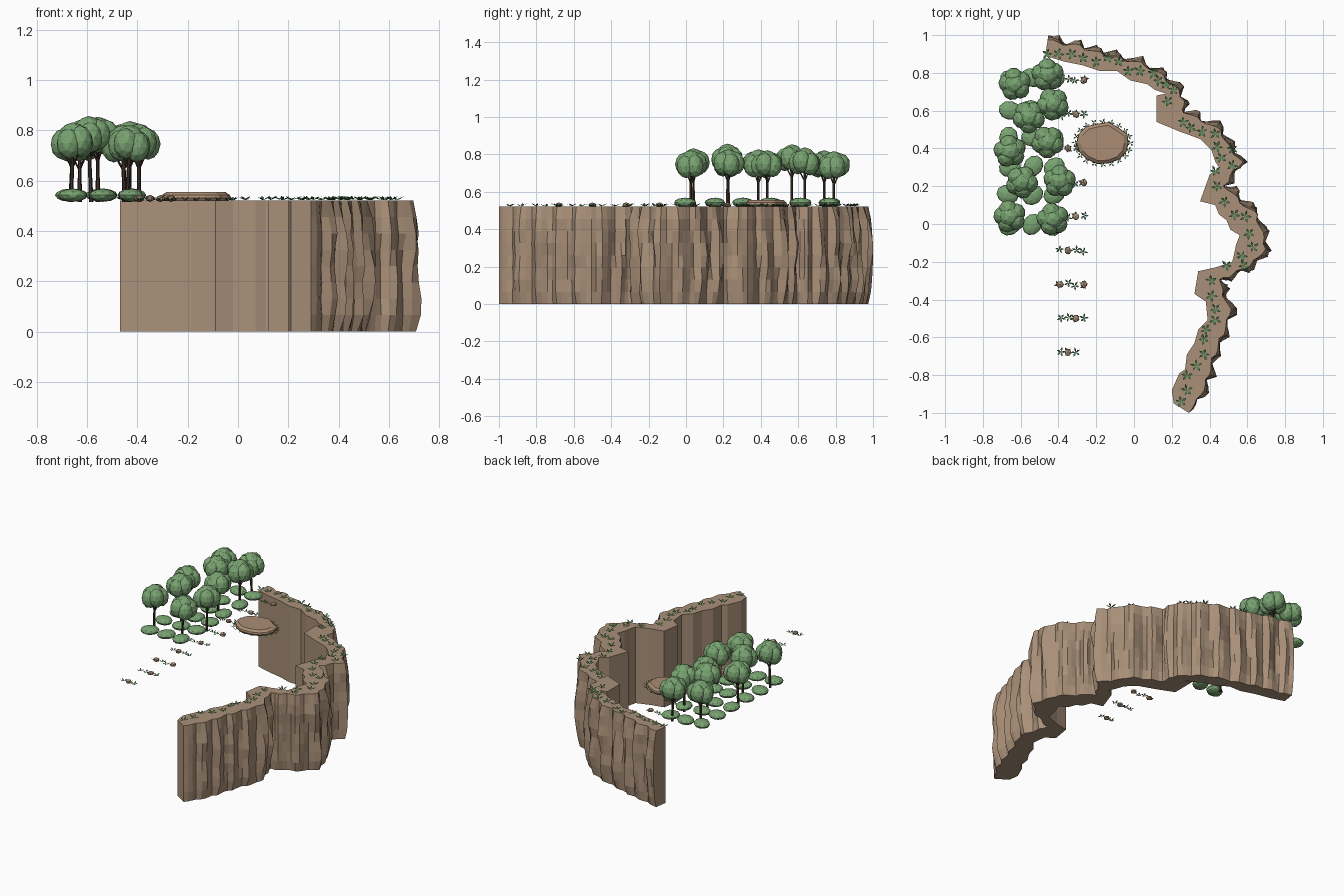
import bpy, bmesh, math, random
from mathutils import Vector, Matrix, noise

if "Cube" in bpy.data.objects:
    bpy.data.objects.remove(bpy.data.objects["Cube"])

random.seed(4)
TOP = 0.52


def mat(name, rgb):
    m = bpy.data.materials.new(name)
    m.diffuse_color = (*rgb, 1)
    m.use_nodes = True
    m.node_tree.nodes["Principled BSDF"].inputs["Base Color"].default_value = m.diffuse_color
    return m


ROCK = mat("cliff_brown", (0.40, 0.28, 0.19))
STONE = mat("stone_brown", (0.40, 0.265, 0.175))
LEAF = mat("tree_green", (0.19, 0.365, 0.165))
FERN = mat("fern_green", (0.06, 0.20, 0.075))
BARK = mat("bark_brown", (0.05, 0.032, 0.022))


def finish(bm, name, material):
    me = bpy.data.meshes.new(name)
    bm.to_mesh(me)
    bm.free()
    me.materials.append(material)
    ob = bpy.data.objects.new(name, me)
    bpy.context.collection.objects.link(ob)
    return ob


def blob(bm, c, size, sub=2, rough=0.0):
    """Faceted, slightly irregular ellipsoid."""
    m = Matrix.Translation(c) @ Matrix.Rotation(random.uniform(0, 6), 4, 'Z') @ Matrix.Diagonal((*size, 1))
    r = bmesh.ops.create_icosphere(bm, subdivisions=sub, radius=1, matrix=m)
    for v in r["verts"]:
        v.co = Vector(c) + (v.co - Vector(c)) * (1 + random.uniform(-rough, rough))


def limb(bm, a, b, r1, r2):
    """Tapered six-sided branch from a to b."""
    a, b = Vector(a), Vector(b)
    d = b - a
    m = Matrix.Translation((a + b) / 2) @ d.to_track_quat('Z', 'Y').to_matrix().to_4x4()
    bmesh.ops.create_cone(bm, cap_ends=True, segments=6, radius1=r1, radius2=r2, depth=d.length, matrix=m)


def tuft(bm, x, y, z, r, h, n=5):
    """Star of flat pointed leaves rising from a point."""
    a0 = random.uniform(0, 6)
    for i in range(n):
        a = a0 + i * math.tau / n + random.uniform(-.15, .15)
        l = r * random.uniform(.85, 1.1)
        d = Vector((math.cos(a), math.sin(a), 0))
        s = Vector((-d.y, d.x, 0)) * r * .21
        o = Vector((x, y, z + .002))
        up = Vector((0, 0, h * random.uniform(.5, 1)))
        bm.faces.new([bm.verts.new(q) for q in (o, o + d * l * .55 - s + up * .55, o + d * l + up,
                                                o + d * l * .55 + s + up * .55)])


# --- cliff wall: plan outlines in hundredths of a unit
inner = [(-47, 89), (-37, 86), (-27, 84), (-18, 81), (-9, 81), (-2, 76), (7, 74), (11, 71), (17, 69),
         (12, 68), (12, 54), (24, 49), (35, 45), (41, 39), (43, 33), (45, 30), (40, 26), (35, 12), (43, 10),
         (45, 5), (49, 2), (51, -3), (56, -6), (54, -11), (53, -16), (52, -20), (43, -23), (34, -25),
         (32, -37), (38, -41), (39, -51), (34, -56), (32, -63), (28, -69), (27, -77), (24, -79), (20, -88), (21, -95)]
outer = [(-46, 96), (-29, 93), (-13, 88), (3, 84), (13, 79), (21, 72), (26, 65), (24, 60), (35, 54), (45, 49),
         (49, 41), (56, 33), (50, 26), (47, 20), (56, 11), (64, 4), (67, -5), (69, -13), (61, -21), (45, -29),
         (45, -33), (50, -48), (46, -58), (41, -71), (37, -85), (29, -100)]
out = [Vector((x / 100, y / 100, 0)) for x, y in outer]
path = []
for a, b in zip(out, out[1:]):
    n = max(2, round((b - a).length / .027))
    path += [a.lerp(b, i / n) for i in range(n)]
path.append(out[-1])
N, ROWS = len(path), 8

bm = bmesh.new()
grid, s = [], 0.0
for i, p in enumerate(path):
    t = path[min(i + 2, N - 1)] - path[max(i - 2, 0)]
    nrm = Vector((-t.y, t.x, 0)).normalized()
    if i:
        s += (p - path[i - 1]).length
    col = []
    for k in range(ROWS + 1):
        f = k / ROWS
        # sharp vertical ridges that wander with height and shrink at rim and foot
        w = noise.noise(Vector((s * 3, f * 1.6, 1.7)))
        u = (s / .115 + .3 + .3 * w) % 1
        tooth = u / .7 if u < .7 else (1 - u) / .3
        env = .38 + .62 * math.sin(math.pi * f) ** .6
        chip = .012 * noise.noise(Vector((s * 14, f * 6, 5)))
        off = max(0, .06 * tooth * (.85 + .4 * noise.noise(Vector((s * 5, f * 3, 9)))) + chip) * env
        off = min(off, .055) * min(1, (N - 1 - i) / 3)
        if i == 0:
            off = .04 * env
        col.append(bm.verts.new(p + nrm * off + Vector((0, 0, f * TOP))))
    grid.append(col)
for a, b in zip(grid, grid[1:]):
    for k in range(ROWS):
        bm.faces.new((a[k], a[k + 1], b[k + 1], b[k]))
low = [bm.verts.new((x / 100, y / 100, 0)) for x, y in inner]
high = [bm.verts.new((x / 100, y / 100, TOP)) for x, y in inner]
for i in range(len(inner) - 1):
    bm.faces.new((low[i], low[i + 1], high[i + 1], high[i]))
bm.faces.new([low[0], high[0]] + grid[0][::-1])
bm.faces.new([high[-1], low[-1]] + grid[-1])
caps = [bm.faces.new([c[-1] for c in grid] + high[::-1]), bm.faces.new([c[0] for c in grid] + low[::-1])]
bmesh.ops.triangulate(bm, faces=caps)
bmesh.ops.recalc_face_normals(bm, faces=bm.faces)
finish(bm, "cliff_wall", ROCK)

# --- ferns along the rim
ferns = [(-46, 90), (-40, 90), (-33, 90), (-27, 88), (-20, 86), (-14, 88), (-8, 86), (-3, 81), (3, 81), (10, 80),
         (13, 76), (17, 74), (21, 71), (18, 65), (26, 54), (30, 51), (36, 49), (43, 48), (44, 41), (46, 35),
         (52, 31), (52, 40), (43, 28), (44, 20), (48, 12), (53, 5), (59, 4), (61, -5), (63, -12), (57, -17),
         (58, -22), (49, -22), (41, -30), (41, -38), (43, -45), (43, -51), (38, -56), (37, -61), (37, -69),
         (33, -75), (28, -80), (28, -88), (25, -94)]
bm = bmesh.new()
for x, y in ferns:
    tuft(bm, x / 100, y / 100, TOP, .032, .018)
finish(bm, "rim_ferns", FERN)

# --- rock slab with a ring of small plants
CX, CY, SIDES = -.165, .428, 14
wob = [random.uniform(.94, 1.05) for _ in range(SIDES)]
bm = bmesh.new()
rings = []
for z, k in ((.518, .93), (.53, 1), (.542, .98), (.555, .84)):
    rings.append([bm.verts.new((CX + .143 * k * wob[j] * math.cos(j * math.tau / SIDES),
                                CY + .11 * k * wob[j] * math.sin(j * math.tau / SIDES), z)) for j in range(SIDES)])
for a, b in zip(rings, rings[1:]):
    for j in range(SIDES):
        bm.faces.new((a[j], a[(j + 1) % SIDES], b[(j + 1) % SIDES], b[j]))
bm.faces.new(rings[-1])
bm.faces.new(rings[0][::-1])
finish(bm, "rock_slab", STONE)
bm = bmesh.new()
for j in range(20):
    a = j * math.tau / 20
    tuft(bm, CX + .147 * math.cos(a), CY + .114 * math.sin(a), .518, .019, .018, 4)
finish(bm, "slab_plants", FERN)

# --- rows of stones and small plants: S stone, p plant
rows = ["pppS", "ppSp", "pSpp", "pppS", "ppSp", "pSpp", "SppS", "ppSp", "pSp "]
stones, plants = bmesh.new(), bmesh.new()
for i, row in enumerate(rows):
    for j, c in enumerate(row):
        x, y = -.392 + .042 * j, .76 - .18 * i
        if c == "S":
            blob(stones, (x, y, .529), (.022, .019, .014), 1, .08)
        if c != " ":
            tuft(plants, x + random.uniform(-.008, .008), y + random.uniform(-.008, .008), .518, .025, .014)
finish(stones, "row_stones", STONE)
finish(plants, "row_plants", FERN)

# --- low bushes in a grid
bm = bmesh.new()
for x in (-.66, -.54, -.42):
    for y in (0, .15, .3, .455, .61, .765):
        blob(bm, (x + random.uniform(-.01, .01), y + random.uniform(-.01, .01), .542), (.06, .05, .026), 2, .01)
finish(bm, "bushes", LEAF)

# --- trees: x, y, crown height
trees = [(-.63, .74, .74), (-.457, .79, .735), (-.557, .566, .772), (-.43, .635, .755), (-.657, .386, .745),
         (-.457, .434, .74), (-.594, .222, .775), (-.394, .227, .745), (-.657, .04, .75), (-.43, .026, .74)]
trunks, crowns = bmesh.new(), bmesh.new()
for x, y, z in trees:
    lean = random.uniform(-.012, .012)
    limb(trunks, (x + lean, y, .515), (x, y, z), .009, .006)
    a0 = random.uniform(0, 6)
    blob(crowns, (x, y, z + .02), (.06, .06, .062), 2)
    for j in range(5):
        a = a0 + j * math.tau / 5
        dx, dy = math.cos(a), math.sin(a)
        blob(crowns, (x + .038 * dx, y + .038 * dy, z + .008 * math.sin(2 * j)), (.05, .05, .062), 2)
        if j % 2 == 0:
            limb(trunks, (x + lean * .3, y, z - .1), (x + .035 * dx, y + .035 * dy, z - .03), .004, .003)
finish(trunks, "tree_trunks", BARK)
finish(crowns, "tree_crowns", LEAF)
